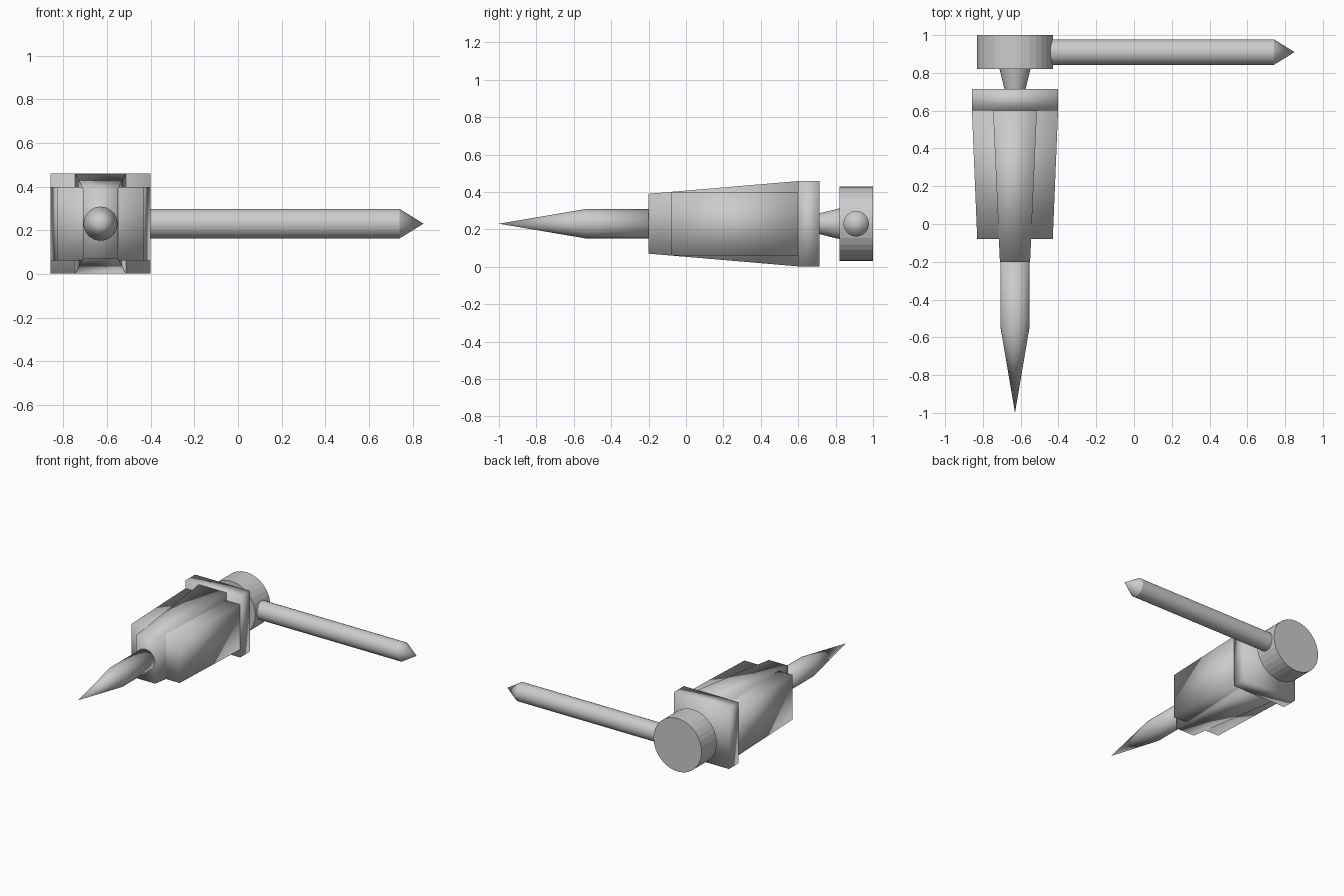
import bpy, bmesh, math
from mathutils import Vector

if "Cube" in bpy.data.objects:
    bpy.data.objects.remove(bpy.data.objects["Cube"])

CX, CZ = -0.63, 0.23  # main axis runs along y through this point


def finish(bm, name, angle=None):
    """Turn a bmesh into an object, smooth all over or only below an angle."""
    bmesh.ops.remove_doubles(bm, verts=bm.verts, dist=1e-5)
    bmesh.ops.recalc_face_normals(bm, faces=bm.faces)
    mesh = bpy.data.meshes.new(name)
    bm.to_mesh(mesh)
    bm.free()
    obj = bpy.data.objects.new(name, mesh)
    bpy.context.collection.objects.link(obj)
    bpy.ops.object.select_all(action='DESELECT')
    obj.select_set(True)
    bpy.context.view_layer.objects.active = obj
    if angle is None:
        bpy.ops.object.shade_smooth()
    elif angle > 0:
        bpy.ops.object.shade_smooth_by_angle(angle=math.radians(angle))
    return obj


def turned(name, origin, axis, profile, sides=32, angle=None):
    """Round part: profile of (distance along axis, radius), capped at both ends."""
    bm = bmesh.new()
    rot = Vector(axis).to_track_quat('Z', 'Y')
    rings = []
    for d, r in profile:
        rings.append([bm.verts.new(Vector(origin) + rot @ Vector((
            r * math.cos(i * math.tau / sides), r * math.sin(i * math.tau / sides), d)))
            for i in range(sides)])
    for a, b in zip(rings, rings[1:]):
        for i in range(sides):
            j = (i + 1) % sides
            bm.faces.new((a[i], a[j], b[j], b[i]))
    for ring, (d, r) in ((rings[0], profile[0]), (rings[-1], profile[-1])):
        if r > 0:
            bm.faces.new(ring)
    return finish(bm, name, angle)


def block(name, front, back):
    """Tapered box between two (y, half width, half height) stations."""
    bm = bmesh.new()
    a, b = [[bm.verts.new((CX + sx * w, y, CZ + sz * h))
             for sx, sz in ((-1, -1), (1, -1), (1, 1), (-1, 1))]
            for y, w, h in (front, back)]
    bm.faces.new(a)
    bm.faces.new(b)
    for i in range(4):
        j = (i + 1) % 4
        bm.faces.new((a[i], a[j], b[j], b[i]))
    return finish(bm, name)


# pointed front spike
turned("spike", (CX, 0, CZ), (0, 1, 0), [(-1.0, 0), (-0.54, 0.078), (-0.19, 0.078)])

# cross-shaped tapered body: tall slab and wide slab
block("tall_body_slab", (-0.20, 0.08, 0.16), (0.60, 0.116, 0.228))
block("wide_body_slab", (-0.08, 0.20, 0.169), (0.60, 0.228, 0.169))

# square plate behind the body
block("collar_plate", (0.60, 0.228, 0.229), (0.715, 0.228, 0.229))

# flared neck and hub disc
turned("neck", (CX, 0, CZ), (0, 1, 0), [(0.71, 0.055), (0.825, 0.083)], angle=30)
turned("hub_disc", (CX, 0, CZ), (0, 1, 0), [(0.82, 0.2), (1.0, 0.2)], angle=0)

# side arm with a pointed end
turned("side_arm", (0, 0.91, CZ), (1, 0, 0),
       [(-0.46, 0.068), (0.74, 0.068), (0.85, 0)], angle=30)
